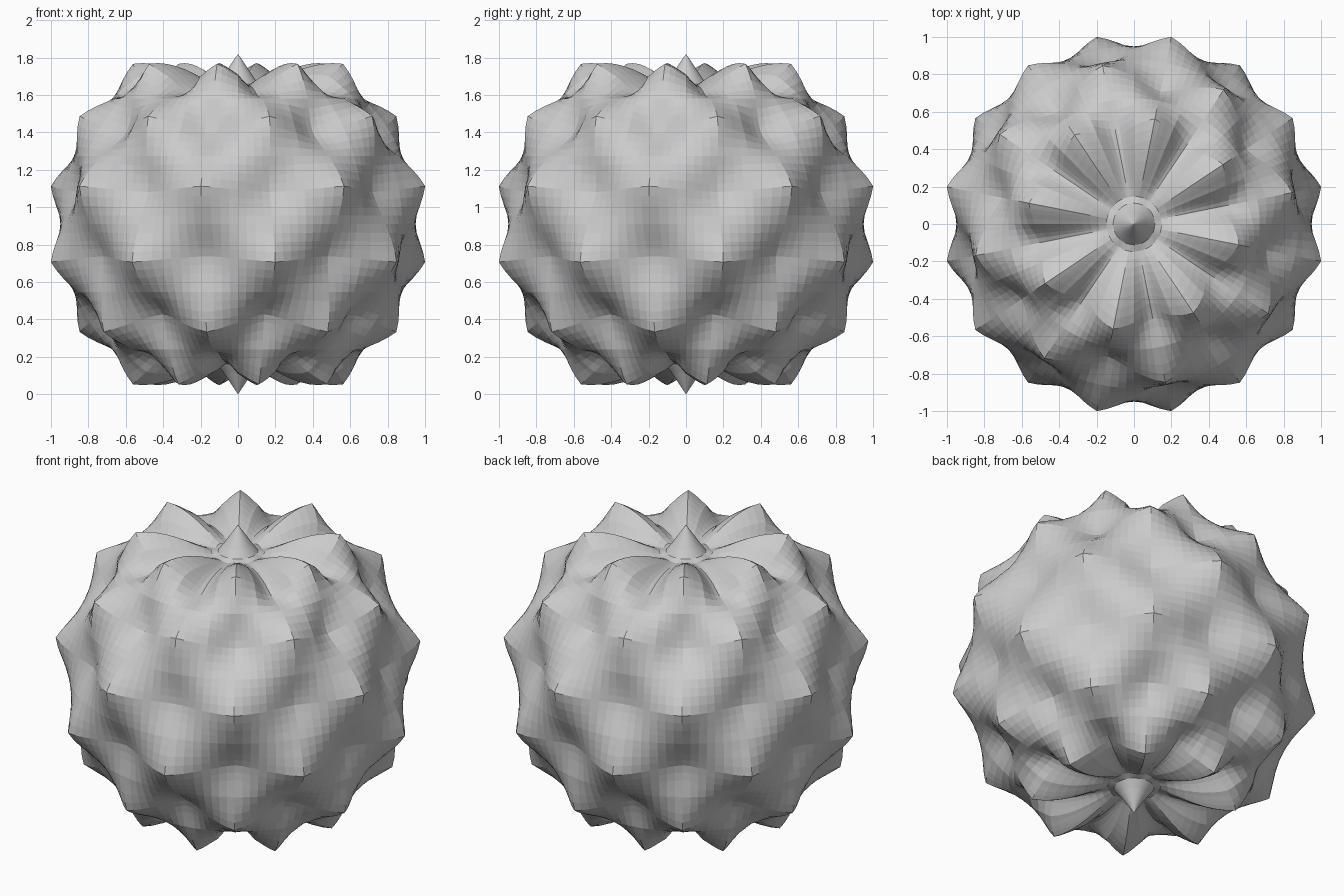
import bpy, bmesh
from math import sin, pi, asin, atan2, radians, degrees

if "Cube" in bpy.data.objects:
    bpy.data.objects.remove(bpy.data.objects["Cube"])

SEG, RINGS = 128, 64
MID_Z = 0.91                                # centre height
SADDLE, PEAK, DIMPLE = 0.95, 0.09, 0.066    # radii of the bumpy skin
POLE, MOAT, MOAT_C = 0.91, 0.745, 10.0      # polar spike and the ring dip around it


def wave(x, k):
    # blend of sine (k=0) and triangle wave (k=1)
    s = max(-1.0, min(1.0, sin(x)))
    return (1 - k) * s + k * asin(s) * 2 / pi


def bumps(elev, az):
    # chequered pattern: sharp concave spikes, softer shallow dimples
    lean = sin(elev) ** 2
    s = -sin(8 * elev) * sin(8 * az)
    if s > 0:
        tip = PEAK - 0.02 * lean ** 2
        return SADDLE + tip * abs(wave(8 * elev, 0.7) * wave(8 * az, 0.7)) ** 1.15
    return SADDLE - (DIMPLE + 0.05 * lean) * abs(wave(8 * elev, 0.3) * wave(8 * az, 0.3))


def radius(elev, az):
    c = 90 - abs(degrees(elev))
    if c >= 33.75:
        return bumps(elev, az)
    if c <= MOAT_C:
        # spike at each pole, flaring into a ring-shaped moat
        return MOAT + (POLE - MOAT) * (1 - c / MOAT_C) ** 1.4
    # ridges fanning out from the moat to the last row of spikes
    t = (c - MOAT_C) / (33.75 - MOAT_C)
    t = 0.7 * t + 0.3 * t * t * (3 - 2 * t)
    edge = radians(56.25) * (1 if elev > 0 else -1)
    return MOAT + (bumps(edge, az) - MOAT) * t


# spiky ball: a dense globe pushed in and out along its radius
bm = bmesh.new()
bmesh.ops.create_uvsphere(bm, u_segments=SEG, v_segments=RINGS, radius=1)
for v in bm.verts:
    d = v.co.normalized()
    v.co = d * radius(asin(max(-1.0, min(1.0, d.z))), atan2(d.y, d.x))
    v.co.z += MID_Z

mesh = bpy.data.meshes.new("spiky_ball")
bm.to_mesh(mesh)
bm.free()
ball = bpy.data.objects.new("spiky_ball", mesh)
bpy.context.collection.objects.link(ball)
